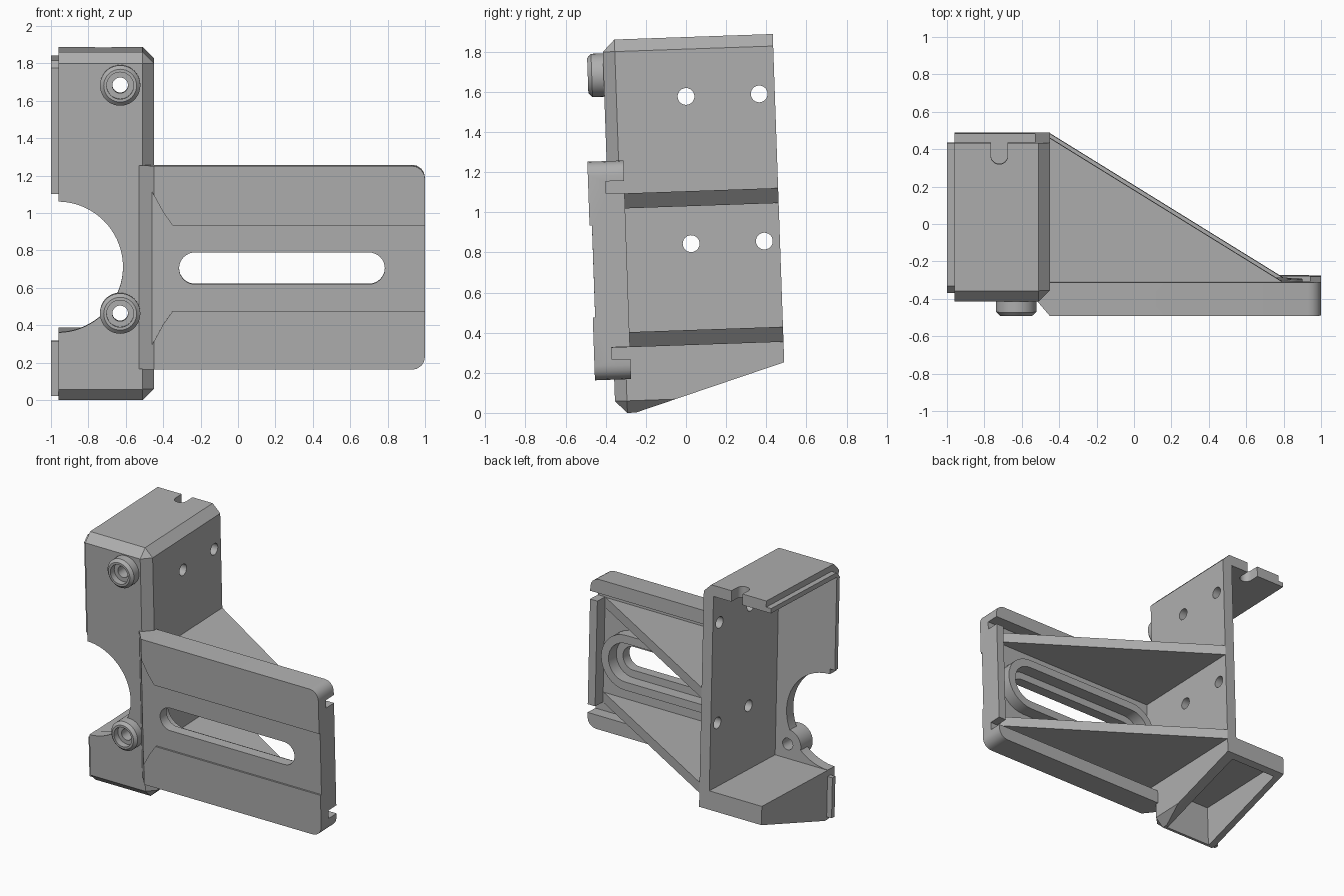
import bpy, bmesh
from math import radians, pi, cos, sin
from mathutils import Matrix, Vector

if "Cube" in bpy.data.objects:
    bpy.data.objects.remove(bpy.data.objects["Cube"])

grey = bpy.data.materials.new("grey plastic")
grey.use_nodes = True
GREY = (0.43, 0.43, 0.43, 1)
grey.diffuse_color = GREY
grey.node_tree.nodes["Principled BSDF"].inputs["Base Color"].default_value = GREY
parts = []


def place(p, q, axis, d):
    return {"x": (d, p, q), "y": (p, d, q), "z": (p, q, d)}[axis]


def finish(bm, name):
    bmesh.ops.recalc_face_normals(bm, faces=bm.faces)
    mesh = bpy.data.meshes.new(name)
    bm.to_mesh(mesh)
    bm.free()
    obj = bpy.data.objects.new(name, mesh)
    bpy.context.collection.objects.link(obj)
    return obj


def prism_bm(points, axis, a, b):
    """Extrude a closed outline along an axis from a to b."""
    bm = bmesh.new()
    face = bm.faces.new([bm.verts.new(place(p, q, axis, a)) for p, q in points])
    out = bmesh.ops.extrude_face_region(bm, geom=[face])
    moved = [v for v in out["geom"] if isinstance(v, bmesh.types.BMVert)]
    bmesh.ops.translate(bm, verts=moved, vec=place(0, 0, axis, b - a))
    return bm


def prism(name, points, axis, a, b):
    return finish(prism_bm(points, axis, a, b), name)


def rect(p0, p1, q0, q1):
    return [(p0, q0), (p1, q0), (p1, q1), (p0, q1)]


def stadium(p0, p1, q, r, n=16):
    """Outline with round ends centred on p0 and p1."""
    right = [(p1 + r * cos(a), q + r * sin(a)) for a in (-pi / 2 + pi * i / n for i in range(n + 1))]
    return right + [(p0 + p1 - p, 2 * q - s) for p, s in right]


def circle(p, q, r, n=40):
    return [(p + r * cos(2 * pi * i / n), q + r * sin(2 * pi * i / n)) for i in range(n)]


def cut(obj, points, axis, a, b):
    cutter = prism("cutter", points, axis, a, b)
    cutter.hide_render = True
    mod = obj.modifiers.new("cut", "BOOLEAN")
    mod.operation, mod.solver, mod.object = "DIFFERENCE", "EXACT", cutter
    graph = bpy.context.evaluated_depsgraph_get()
    mesh = bpy.data.meshes.new_from_object(obj.evaluated_get(graph))
    obj.modifiers.clear()
    obj.data = mesh
    bpy.data.objects.remove(cutter)


# Housing: chamfered block, sliced along the sloping underside
LEFT, RIGHT, FRONT, BACK, LOW, TOP = -0.96, -0.45, -0.352, 0.498, 0.008, 1.87
WALL = 0.08
bm = prism_bm(rect(LEFT, RIGHT, FRONT, BACK), "z", LOW, TOP)
bmesh.ops.recalc_face_normals(bm, faces=bm.faces)


def outer(f):
    return f.normal.x > 0.5 or f.normal.y < -0.5 or abs(f.normal.z) > 0.5


edges = [e for e in bm.edges if all(outer(f) for f in e.link_faces)]
bmesh.ops.bevel(bm, geom=edges, offset=0.06, segments=1, affect="EDGES", profile=0.5)
out = bmesh.ops.bisect_plane(bm, geom=bm.verts[:] + bm.edges[:] + bm.faces[:],
                             plane_co=(0, -0.25, LOW), plane_no=(0, 0.225, -0.748),
                             clear_outer=True)
bmesh.ops.holes_fill(bm, edges=[e for e in bm.edges if e.is_boundary])
housing = finish(bm, "housing")
INNER_X, INNER_Y, FLOOR, CEIL = RIGHT - WALL, FRONT + WALL, 0.37, TOP - WALL
cut(housing, rect(-2, INNER_X, INNER_Y, 2), "z", FLOOR, CEIL)            # main room
cut(housing, rect(-0.91, INNER_X, INNER_Y, 0.45), "z", -1, 0.31)         # underside pocket
cut(housing, circle(-0.965, 0.722, 0.35, 72), "y", -1, INNER_Y + 0.01)   # round opening
cut(housing, stadium(0.43, 0.8, -0.72, 0.045) and
    [(q, p) for p, q in stadium(0.43, 0.8, -0.72, 0.045)], "z", CEIL - 0.05, 2)  # top notch
for y in (0.055, 0.42):
    for z in (0.84, 1.574):
        cut(housing, circle(y, z, 0.042, 24), "x", -0.6, -0.3)           # side screw holes
BOSS_X, BOSS_Z = -0.63, (0.475, 1.695)
for z in BOSS_Z:
    cut(housing, circle(BOSS_X, z, 0.042, 24), "y", -1, 0)               # front screw holes
parts.append(housing)

# Locating lips along the open side
y0, y1, z1 = -0.307, INNER_Y, 1.825
parts.append(prism("upper_lip", [(y0, 1.11), (y1, 1.11), (y1, CEIL), (BACK, CEIL), (BACK, z1),
                                 (y0 + 0.04, z1), (y0, z1 - 0.04)], "x", -1, LEFT))
parts.append(prism("lower_lip", rect(y0, y1, 0.03, 0.325), "x", -1, LEFT))

# Round screw bosses with counterbores
for name, z in zip(("lower_boss", "upper_boss"), BOSS_Z):
    bm = prism_bm(circle(BOSS_X, z, 0.108), "y", -0.431, INNER_Y)
    rim = [e for e in bm.edges if all(v.co.y < -0.43 for v in e.verts)]
    bmesh.ops.bevel(bm, geom=rim, offset=0.02, segments=1, affect="EDGES", profile=0.5)
    boss = finish(bm, name)
    cut(boss, circle(BOSS_X, z, 0.072), "y", -1, -0.385)
    cut(boss, circle(BOSS_X, z, 0.042, 24), "y", -1, 0)
    parts.append(boss)

# Mounting plate with edge flanges, rounded at the free end
MID, PLATE_BACK, FLANGE_BACK = 0.718, -0.36, -0.268
outline = [(-0.53, -0.354), (RIGHT, -0.448), (1, -0.448), (1, FLANGE_BACK), (RIGHT, FLANGE_BACK)]
bm = prism_bm(outline, "z", 0.176, 1.266)
corners = [e for e in bm.edges if all(v.co.x > 0.99 for v in e.verts)
           and abs(e.verts[0].co.z - e.verts[1].co.z) < 0.01]
bmesh.ops.bevel(bm, geom=corners, offset=0.07, segments=4, affect="EDGES", profile=0.5)
plate = finish(bm, "mounting_plate")
cut(plate, rect(RIGHT, 0.94, 0.277, 1.165), "y", PLATE_BACK, 0)
for z in (0.277, 1.105):
    cut(plate, rect(0.9, 2, z, z + 0.06), "y", PLATE_BACK, 0)            # end slots
half = [(2, 0.23), (-0.35, 0.23), (-0.40, 0.30), (-0.46, 0.41)]
recess = [(x, MID + h) for x, h in half] + [(x, MID - h) for x, h in reversed(half)]
cut(plate, recess, "y", -1, -0.436)                                      # shallow front recess
S0, S1 = -0.23, 0.70
cut(plate, stadium(S0, S1, MID, 0.085), "y", -1, 1)                      # long slot
parts.append(plate)

# Raised collar behind the slot
collar = prism("slot_collar", stadium(S0, S1, MID, 0.2), "y", PLATE_BACK - 0.005, FLANGE_BACK)
cut(collar, stadium(S0, S1, MID, 0.14), "y", -1, 1)
parts.append(collar)

# Triangular ribs bracing the plate to the housing
for name, z in (("lower_rib", 0.335), ("upper_rib", 1.027)):
    tri = [(-0.46, BACK), (-0.46, PLATE_BACK - 0.005), (0.945, PLATE_BACK - 0.005), (RIGHT, BACK)]
    parts.append(prism(name, tri, "z", z, z + 0.075))

# Lean the whole bracket back, then shade and colour
lean = Matrix.Rotation(radians(2), 4, "X")
bpy.ops.object.select_all(action="DESELECT")
for obj in parts:
    obj.data.transform(lean)
    obj.data.materials.clear()
    obj.data.materials.append(grey)
    obj.select_set(True)
bpy.context.view_layer.objects.active = housing
bpy.ops.object.shade_smooth_by_angle(angle=radians(25))
low = min(v.co.z for o in parts for v in o.data.vertices)
for obj in parts:
    obj.data.transform(Matrix.Translation(Vector((0, 0, -low))))
